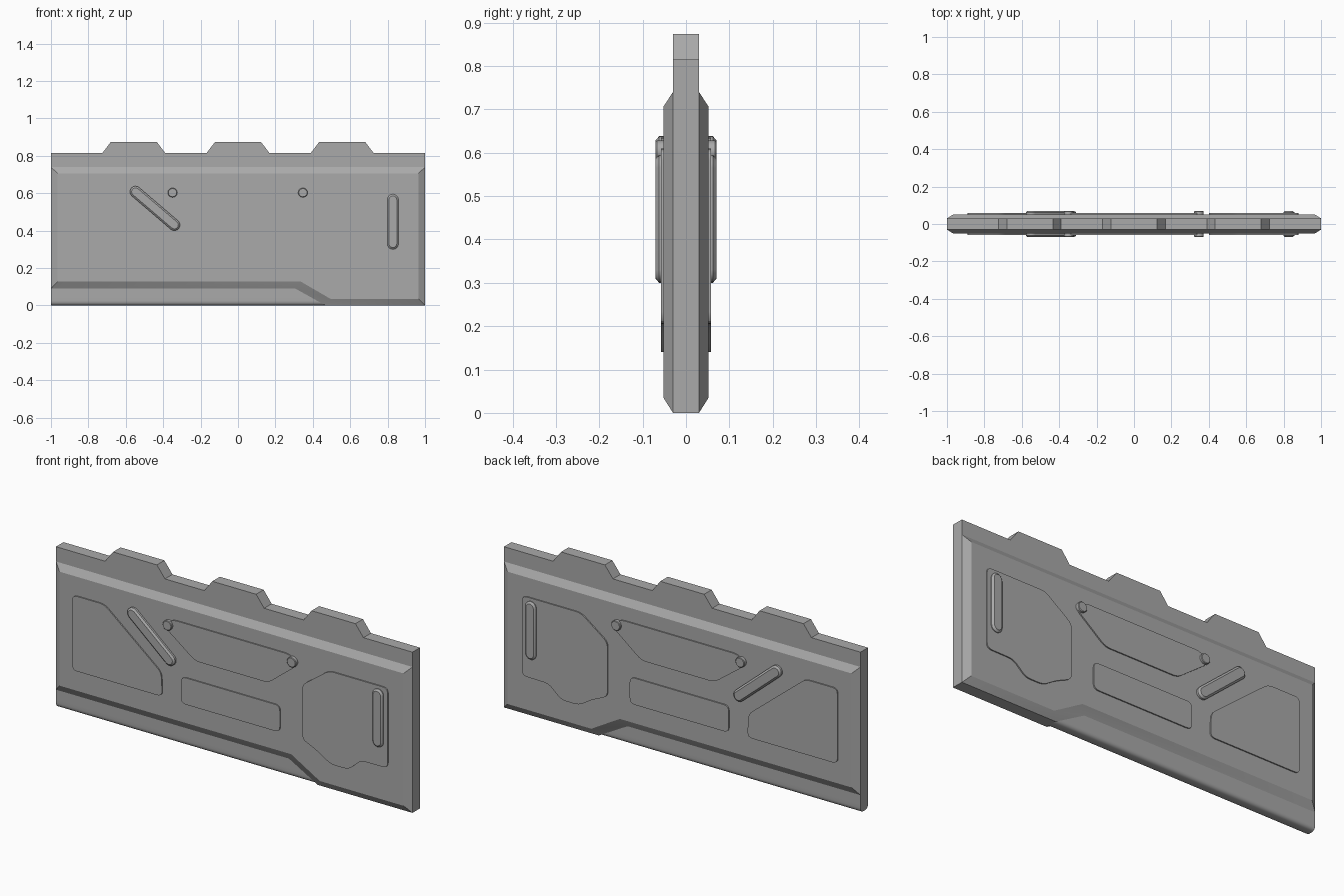
import bpy, bmesh, math
from mathutils import Vector

if "Cube" in bpy.data.objects:
    bpy.data.objects.remove(bpy.data.objects["Cube"], do_unlink=True)

steel = bpy.data.materials.new("grey_steel")
steel.use_nodes = True
steel.diffuse_color = (0.4, 0.4, 0.4, 1)
steel.node_tree.nodes["Principled BSDF"].inputs["Base Color"].default_value = (0.4, 0.4, 0.4, 1)

CORE, PLATE, PANEL, GRIP = 0.03, 0.052, 0.058, 0.07


def rounded(points, radii, steps=4):
    """Round the corners of a 2D outline; radii is one value or one per corner."""
    if not isinstance(radii, (list, tuple)):
        radii = [radii] * len(points)
    pts = [Vector(p) for p in points]
    out = []
    for i, p in enumerate(pts):
        if radii[i] == 0:
            out.append(p)
            continue
        a = p + (pts[i - 1] - p).normalized() * radii[i]
        b = p + (pts[(i + 1) % len(pts)] - p).normalized() * radii[i]
        for s in range(steps + 1):
            t = s / steps
            out.append(a * (1 - t) ** 2 + p * 2 * t * (1 - t) + b * t * t)
    return out


def finish(name, bm, mirror=True):
    mesh = bpy.data.meshes.new(name)
    bm.to_mesh(mesh)
    bm.free()
    mesh.materials.append(steel)
    obj = bpy.data.objects.new(name, mesh)
    bpy.context.collection.objects.link(obj)
    if mirror:
        mod = obj.modifiers.new("both_faces", 'MIRROR')
        mod.use_axis = (False, True, False)
        mod.use_mirror_merge = False
    bpy.ops.object.select_all(action='DESELECT')
    obj.select_set(True)
    bpy.context.view_layer.objects.active = obj
    bpy.ops.object.shade_smooth_by_angle(angle=math.radians(25))
    return obj


def prism(name, outline, place, move):
    """Extrude a closed outline into a solid."""
    bm = bmesh.new()
    face = bm.faces.new([bm.verts.new(place(p)) for p in outline])
    ext = bmesh.ops.extrude_face_region(bm, geom=[face])
    bmesh.ops.translate(bm, vec=move, verts=[v for v in ext["geom"] if isinstance(v, bmesh.types.BMVert)])
    bmesh.ops.recalc_face_normals(bm, faces=bm.faces)
    return finish(name, bm, mirror=False)


def loft(name, rings):
    """Join equal outlines at growing depths and cap the outermost one."""
    bm = bmesh.new()
    loops = [[bm.verts.new((p[0], -d, p[1])) for p in ring] for ring, d in rings]
    for low, high in zip(loops, loops[1:]):
        for i in range(len(low)):
            j = (i + 1) % len(low)
            bm.faces.new((low[i], low[j], high[j], high[i]))
    bm.faces.new(loops[-1])
    return finish(name, bm)


def raised(name, outline, base, top, inset, wall=0.0):
    """Raised pad with an optional straight wall and a chamfered rim."""
    bm = bmesh.new()
    face = bm.faces.new([bm.verts.new((p[0], -base, p[1])) for p in outline])
    if wall:
        ext = bmesh.ops.extrude_face_region(bm, geom=[face])
        bm.faces.remove(face) if face.is_valid else None
        face = [f for f in ext["geom"] if isinstance(f, bmesh.types.BMFace)][0]
        bmesh.ops.translate(bm, vec=(0, -wall, 0), verts=face.verts)
    bmesh.ops.inset_region(bm, faces=[face], thickness=inset, use_boundary=True, use_even_offset=True)
    for v in face.verts:
        v.co.y = -top
    return finish(name, bm)


def pill(a, b, r, steps=8):
    """Counter-clockwise capsule outline from a to b."""
    a, b = Vector(a), Vector(b)
    ang = math.atan2(b.y - a.y, b.x - a.x)
    out = []
    for c, start in ((b, ang - math.pi / 2), (a, ang + math.pi / 2)):
        for s in range(steps + 1):
            t = start + math.pi * s / steps
            out.append(c + Vector((math.cos(t), math.sin(t))) * r)
    return out


# Core slab with three teeth along the top
top = 0.815
outline = [(-1, 0.04), (0.47, 0.04), (0.47, 0), (1, 0), (1, top)]
for cx in (0.557, 0, -0.557):
    outline += [(cx + 0.168, top), (cx + 0.123, 0.874), (cx - 0.123, 0.874), (cx - 0.168, top)]
outline.append((-1, top))
prism("core_slab", outline, lambda p: (p[0], -CORE, p[1]), (0, 2 * CORE, 0))

# Rounded lower rail
rail = rounded([(-CORE, 0), (CORE, 0), (CORE, 0.04), (-CORE, 0.04)], [0.025, 0.025, 0, 0], 6)
prism("lower_rail", rail, lambda p: (-1, p[0], p[1]), (1.47, 0, 0))

# Chamfered face plates
loft("face_plate", [
    ([(-1, 0.09), (0.307, 0.09), (0.468, 0), (1, 0), (1, 0.74), (-1, 0.74)], CORE),
    ([(-0.965, 0.128), (0.335, 0.128), (0.495, 0.035), (0.965, 0.035), (0.965, 0.706), (-0.965, 0.706)], PLATE),
])

# Low raised panels
panels = {
    "slanted_panel": [(-0.89, 0.23), (-0.385, 0.23), (-0.39, 0.35), (-0.71, 0.61), (-0.89, 0.61)],
    "middle_panel": [(-0.28, 0.225), (0.275, 0.225), (0.275, 0.36), (-0.28, 0.36)],
    "upper_panel": [(-0.2, 0.46), (0.21, 0.46), (0.375, 0.59), (0.33, 0.635), (-0.33, 0.635), (-0.375, 0.59)],
    "angled_panel": [(0.4, 0.225), (0.49, 0.185), (0.56, 0.14), (0.66, 0.14), (0.73, 0.203), (0.88, 0.205),
                     (0.88, 0.61), (0.55, 0.61), (0.4, 0.5)],
}
for name, pts in panels.items():
    raised(name, rounded(pts, 0.028), PLATE, PANEL, 0.01)

# Raised grip bars
for name, a, b in (("diagonal_bar", (-0.548, 0.608), (-0.34, 0.43)),
                   ("upright_bar", (0.828, 0.33), (0.828, 0.565))):
    raised(name, pill(a, b, 0.03), PLATE, GRIP, 0.009, wall=0.01)

# Bolts at the ends of the upper panel
for name, x in (("right_bolt", -0.35), ("left_bolt", 0.347)):
    raised(name, pill((x - 0.0005, 0.603), (x + 0.0005, 0.603), 0.025), PLATE, GRIP, 0.003, wall=0.015)
